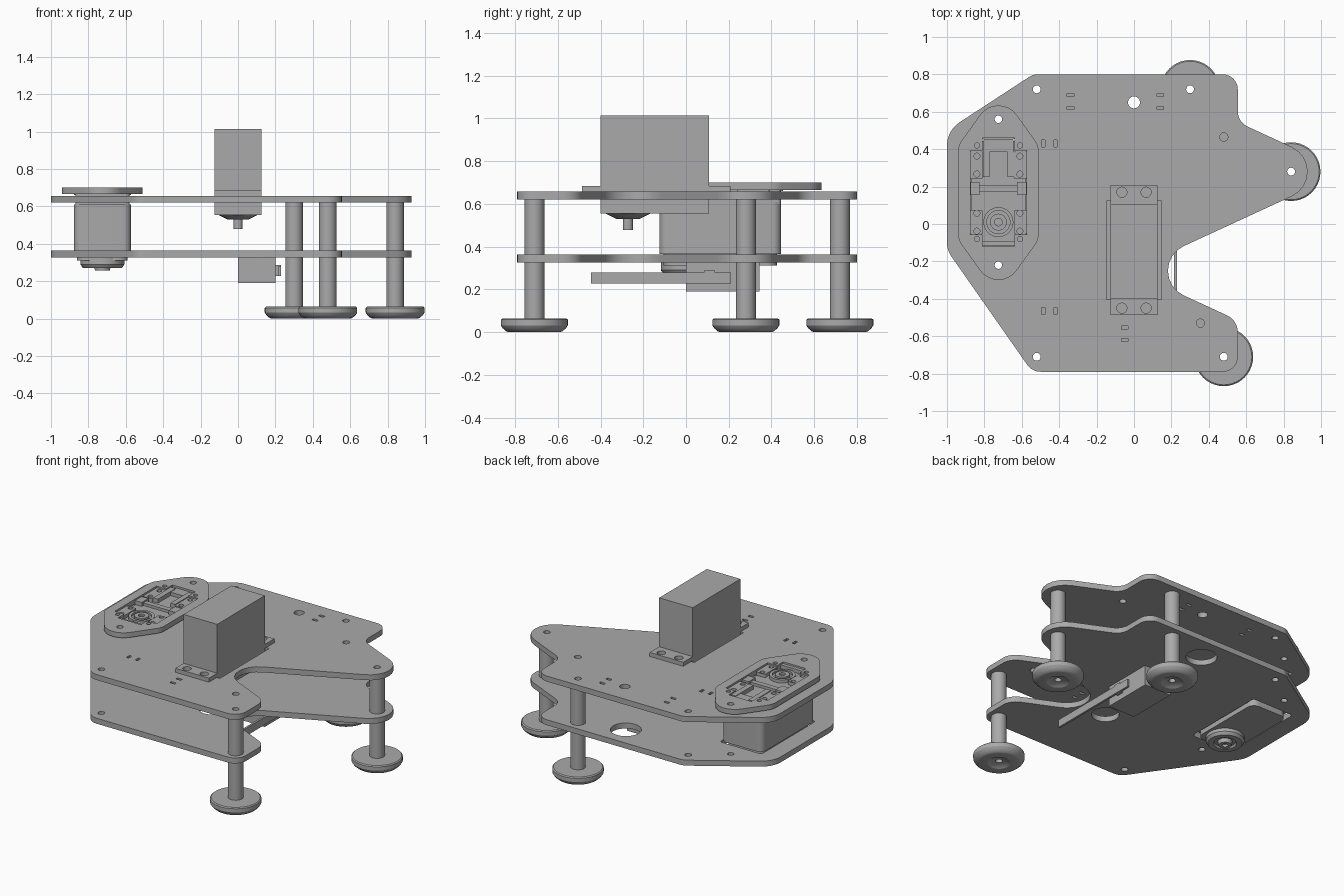
import bpy
import bmesh
import math
from mathutils import Vector

if "Cube" in bpy.data.objects:
    bpy.data.objects.remove(bpy.data.objects["Cube"])

grey = bpy.data.materials.new("plain grey")
grey.use_nodes = True
grey.diffuse_color = (0.4, 0.4, 0.4, 1)
grey.node_tree.nodes["Principled BSDF"].inputs["Base Color"].default_value = (0.4, 0.4, 0.4, 1)


def add_object(name, bm):
    bmesh.ops.remove_doubles(bm, verts=bm.verts, dist=0.0002)
    bmesh.ops.recalc_face_normals(bm, faces=bm.faces)
    mesh = bpy.data.meshes.new(name)
    bm.to_mesh(mesh)
    bm.free()
    mesh.materials.append(grey)
    obj = bpy.data.objects.new(name, mesh)
    bpy.context.collection.objects.link(obj)
    bpy.ops.object.select_all(action="DESELECT")
    obj.select_set(True)
    bpy.context.view_layer.objects.active = obj
    bpy.ops.object.shade_smooth_by_angle(angle=math.radians(30))
    return obj


def rounded(corners, steps=8):
    """Outline from (x, y, radius) corners."""
    out = []
    for i, (x, y, r) in enumerate(corners):
        p = Vector((x, y))
        a = (Vector(corners[i - 1][:2]) - p).normalized()
        b = (Vector(corners[(i + 1) % len(corners)][:2]) - p).normalized()
        if r == 0:
            out.append(p)
            continue
        half = a.angle(b) / 2
        centre = p + (a + b).normalized() * (r / math.sin(half))
        start = p + a * (r / math.tan(half)) - centre
        end = p + b * (r / math.tan(half)) - centre
        turn = start.angle_signed(end)
        for k in range(steps + 1):
            t = -turn * k / steps
            out.append(centre + Vector((start.x * math.cos(t) - start.y * math.sin(t),
                                        start.x * math.sin(t) + start.y * math.cos(t))))
    return out


def rect(x, y, w, d, r=0):
    return rounded([(x - w / 2, y - d / 2, r), (x + w / 2, y - d / 2, r),
                    (x + w / 2, y + d / 2, r), (x - w / 2, y + d / 2, r)])


def circle(x, y, r, n=24):
    return [Vector((x + r * math.cos(k * math.tau / n), y + r * math.sin(k * math.tau / n)))
            for k in range(n)]


def slab(name, loops, z0, z1):
    """Flat part: first loop is the outline, the others are holes."""
    curve = bpy.data.curves.new(name, "CURVE")
    curve.dimensions = "2D"
    curve.fill_mode = "BOTH"
    curve.extrude = (z1 - z0) / 2
    for loop in loops:
        s = curve.splines.new("POLY")
        s.points.add(len(loop) - 1)
        for point, v in zip(s.points, loop):
            point.co = (v.x, v.y, 0, 1)
        s.use_cyclic_u = True
    temp = bpy.data.objects.new(name + " outline", curve)
    bpy.context.collection.objects.link(temp)
    bpy.context.view_layer.update()
    evaluated = temp.evaluated_get(bpy.context.evaluated_depsgraph_get())
    bm = bmesh.new()
    bm.from_mesh(evaluated.to_mesh())
    evaluated.to_mesh_clear()
    bpy.data.objects.remove(temp)
    bpy.data.curves.remove(curve)
    bmesh.ops.translate(bm, verts=bm.verts, vec=(0, 0, (z0 + z1) / 2))
    return add_object(name, bm)


def lathe(name, x, y, profile, steps=40):
    """Turned part from (radius, z) points."""
    bm = bmesh.new()
    verts = [bm.verts.new((r, 0, z)) for r, z in profile]
    edges = [bm.edges.new(pair) for pair in zip(verts, verts[1:])]
    bmesh.ops.spin(bm, geom=verts + edges, cent=(0, 0, 0), axis=(0, 0, 1),
                   angle=math.tau, steps=steps)
    bmesh.ops.translate(bm, verts=bm.verts, vec=(x, y, 0))
    return add_object(name, bm)


# Shared layout
SX = -0.725
LOW0, LOW1, TOP0, TOP1 = 0.326, 0.363, 0.62, 0.657
legs = [(0.30, 0.72), (0.84, 0.28), (0.48, -0.71)]
outline = rounded([(-0.54, 0.80, 0.09), (0.555, 0.80, 0.08), (0.555, 0.545, 0.09),
                   (1.13, 0.28, 0.145), (-0.02, -0.25, 0.145), (0.555, -0.515, 0.1),
                   (0.555, -0.79, 0.08), (-0.545, -0.79, 0.09), (-1.0, -0.14, 0.14),
                   (-1.0, 0.50, 0.15)])
servo_holes = [circle(SX, y, 0.02) for y in (0.56, -0.22)]
servo_holes += [circle(SX + s * 0.115, y, 0.014) for s in (-1, 1) for y in (0.42, -0.08)]
shared = [circle(x, y, 0.021) for x, y in legs + [(-0.52, 0.72), (-0.52, -0.71)]]
ends = [circle(SX, y, 0.02) for y in (0.56, -0.22)]

# Base plates
slots = [rect(x, y, 0.036, 0.018) for x in (-0.34, 0.14) for y in (0.69, 0.62)]
slots += [rect(-0.05, y, 0.036, 0.018) for y in (-0.555, -0.62)]
slots += [rect(x, y, 0.018, 0.036) for x in (-0.485, -0.42) for y in (0.43, -0.465)]
screws = [circle(0.48, 0.465, 0.022), circle(0.355, -0.53, 0.022)]
servo_window = rect(SX, 0.165, 0.31, 0.58)
slab("top_plate", [outline, servo_window, rect(0, -0.14, 0.295, 0.525),
                   circle(0, 0.65, 0.032)] + shared + ends + slots + screws, TOP0, TOP1)
slab("bottom_plate", [outline, rect(SX, 0.165, 0.31, 0.58, 0.02), circle(0, 0.64, 0.095, 40),
                      circle(0, -0.272, 0.085, 40)] + shared + ends, LOW0, LOW1)

# Hollow legs and round feet
for i, (x, y) in enumerate(legs, 1):
    for part, z0, z1 in (("lower", 0.06, LOW0), ("upper", LOW1, TOP0)):
        slab(f"{part}_leg_{i}", [circle(x, y, 0.047, 32), circle(x, y, 0.021)], z0, z1)
    lathe(f"foot_{i}", x, y, [(0.021, 0.064), (0.15, 0.064), (0.157, 0.058), (0.157, 0.032),
                              (0.148, 0.018), (0.132, 0.004), (0.12, 0), (0.07, 0),
                              (0.05, 0.012), (0.021, 0.015), (0.021, 0.064)])

# Tall motor with mounting flange, cone and shaft
slab("motor_body", [rect(0, -0.1465, 0.25, 0.507)], 0.555, 1.013)
slab("motor_flange", [rect(0, -0.14, 0.25, 0.695)] +
     [circle(x, y, 0.027) for x in (-0.065, 0.065) for y in (0.17, -0.45)], TOP1, 0.684)
lathe("motor_cone", 0, -0.272, [(0, 0.555), (0.105, 0.555), (0.055, 0.53), (0, 0.53)])
lathe("motor_shaft", 0, -0.272, [(0, 0.535), (0.024, 0.535), (0.024, 0.478), (0, 0.478)], 24)

# Switch under the bottom plate with its long lever
slab("switch_box", [rect(0.1, 0.172, 0.2, 0.345)], 0.19, LOW0)
slab("switch_lever", [rect(0.222, -0.118, 0.014, 0.655)], 0.228, 0.28)
slab("switch_button", [rect(0.214, 0.11, 0.03, 0.05)], 0.228, 0.288)

# Servo mounting plate
slab("servo_plate", [rounded([(SX, 0.72, 0.12), (SX + 0.215, 0.42, 0.1),
                              (SX + 0.215, -0.085, 0.1), (SX, -0.385, 0.12),
                              (SX - 0.215, -0.085, 0.1), (SX - 0.215, 0.42, 0.1)]),
                     rounded([(SX + sx * dx, y, 0) for sx, dx, y in (
                         (-1, 0.085, 0.46), (1, 0.085, 0.46), (1, 0.085, 0.39), (1, 0.155, 0.39),
                         (1, 0.155, -0.055), (1, 0.085, -0.055), (1, 0.085, -0.12),
                         (-1, 0.085, -0.12), (-1, 0.085, -0.055), (-1, 0.155, -0.055),
                         (-1, 0.155, 0.39), (-1, 0.085, 0.39))])] + servo_holes,
     0.666, 0.70)

# Servo body, lower cap and output disc
slab("servo_body", [rect(SX, 0.16, 0.304, 0.57, 0.04)], 0.365, 0.61)
slab("servo_deck", [rect(SX, 0.165, 0.29, 0.56, 0.02)], 0.60, 0.667)
slab("servo_lower_cap", [rect(SX, 0.16, 0.27, 0.53, 0.05)], 0.312, 0.37)
lathe("servo_disc", SX, 0, [(0, 0.33), (0.118, 0.33), (0.118, 0.29), (0.105, 0.272),
                            (0.07, 0.272), (0.065, 0.285), (0.045, 0.285), (0.04, 0.258),
                            (0.018, 0.258), (0.018, 0.275), (0, 0.275)])

# Raised details on the servo deck
for side, s in (("right", -1), ("left", 1)):
    for end, y, d in (("back", 0.315, 0.15), ("front", 0.01, 0.13)):
        slab(f"servo_{end}_{side}_ear",
             [rect(SX + s * 0.118, y, 0.068, d, 0.008)] +
             [circle(SX + s * 0.115, y + k * 0.048, 0.016, 16) for k in (-1, 1)], 0.66, 0.69)
    slab(f"servo_{side}_rail", [rect(SX + s * 0.065, 0.345, 0.035, 0.19)], 0.66, 0.694)
    slab(f"servo_{side}_bridge_end", [rect(SX + s * 0.125, 0.19, 0.05, 0.07)], 0.66, 0.694)
slab("servo_back_block", [rect(SX, 0.42, 0.16, 0.07, 0.006)], 0.66, 0.69)
slab("servo_bridge", [rect(SX, 0.19, 0.21, 0.035)], 0.66, 0.685)
slab("servo_front_lip", [rect(SX, -0.105, 0.17, 0.024)], 0.64, 0.69)
lathe("servo_top_ring", SX, 0.01, [(0, 0.665), (0.08, 0.665), (0.08, 0.688), (0.062, 0.688),
                                   (0.062, 0.674), (0.045, 0.674), (0.045, 0.69),
                                   (0.02, 0.69), (0.02, 0.676), (0, 0.676)], 32)
